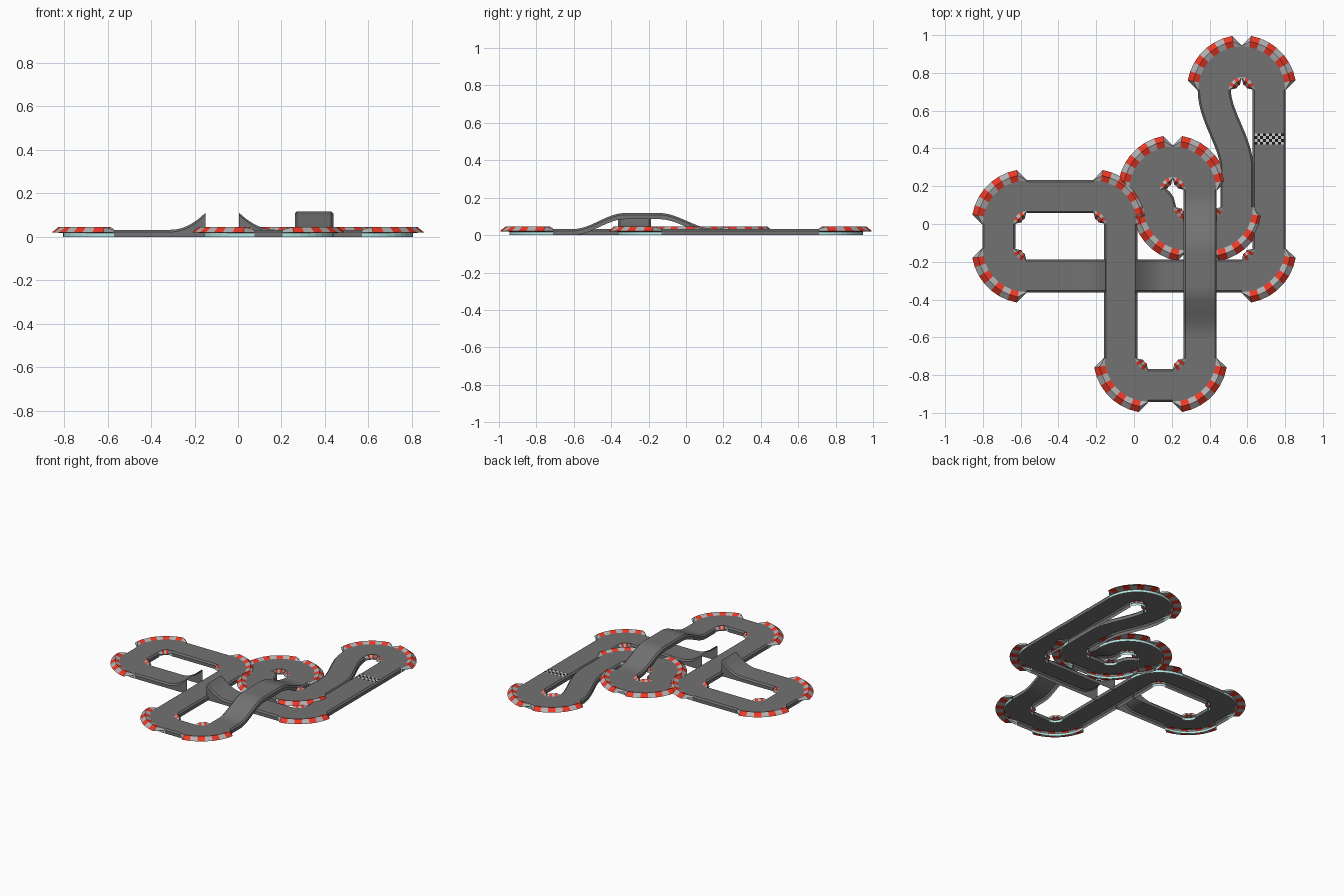
import bpy, math
from mathutils import Vector

if "Cube" in bpy.data.objects:
    bpy.data.objects.remove(bpy.data.objects["Cube"])

TOP = 0.033          # road surface height
RI, RO, RC = 0.06, 0.23, 0.145   # corner radii: inner edge, outer edge, centre line


def material(name, rgb):
    m = bpy.data.materials.new(name)
    m.diffuse_color = (*rgb, 1)
    m.use_nodes = True
    m.node_tree.nodes["Principled BSDF"].inputs["Base Color"].default_value = m.diffuse_color
    return m


ASPHALT = material("asphalt", (0.17, 0.17, 0.17))
RED = material("kerb_red", (0.85, 0.04, 0.02))
PALE = material("kerb_grey", (0.45, 0.45, 0.45))
TEAL = material("kerb_base", (0.45, 0.78, 0.76))
BLACK = material("check_black", (0.01, 0.01, 0.01))
WHITE = material("check_white", (0.85, 0.85, 0.85))


def sweep(name, rows, mats, pick=lambda i, j: 0, smooth=True):
    """Skin a grid of points; pick(row, column) chooses the material slot."""
    n = len(rows[0])
    verts = [p for r in rows for p in r]
    cells = [(i, j) for i in range(len(rows) - 1) for j in range(n - 1)]
    faces = [(i * n + j, i * n + j + 1, (i + 1) * n + j + 1, (i + 1) * n + j) for i, j in cells]
    me = bpy.data.meshes.new(name)
    me.from_pydata(verts, [], faces)
    for m in mats:
        me.materials.append(m)
    for poly, (i, j) in zip(me.polygons, cells):
        poly.material_index = pick(i, j)
    ob = bpy.data.objects.new(name, me)
    bpy.context.collection.objects.link(ob)
    if smooth:
        bpy.ops.object.select_all(action='DESELECT')
        ob.select_set(True)
        bpy.context.view_layer.objects.active = ob
        bpy.ops.object.shade_smooth_by_angle(angle=math.radians(30))
    return ob


def road(name, pts, grounded=False):
    """Road strip with chamfered side skirts along a centre line."""
    pts = [Vector(p) if len(p) == 3 else Vector((*p, TOP)) for p in pts]
    rows = []
    for i, p in enumerate(pts):
        t = pts[min(i + 1, len(pts) - 1)] - pts[max(i - 1, 0)]
        if i in (0, len(pts) - 1) and len(pts) > 2:   # ends meet the corners squarely
            t = Vector((round(t.x / t.length), round(t.y / t.length), 0)) or t
        side = Vector((t.y, -t.x, 0)).normalized()
        foot = 0 if grounded else p.z - TOP
        prof = [(-0.088, foot), (-0.088, p.z - 0.01), (-0.078, p.z),
                (0.078, p.z), (0.088, p.z - 0.01), (0.088, foot)]
        rows.append([(p.x + side.x * s, p.y + side.y * s, z) for s, z in prof][::-1])
    return sweep(name, rows, [ASPHALT])


def kerb(name, cx, cy, a0, r, d, n):
    """Striped kerb over a quarter turn, tapering at both ends; d = +1 outer, -1 inner."""
    w = 1.0 if d > 0 else 0.66
    rows = []
    for i in range(n + 1):
        t = 0.08 if i in (0, n) else 1.0
        a = math.radians(a0 + 90 * i / n)
        prof = [(r, TOP), (r + d * w * 0.03 * t, TOP + 0.012 * t),
                (r + d * w * 0.06 * t, 0.021), (r + d * 0.005, 0.018), (r + d * 0.005, 0)]
        rows.append([(cx + q * math.cos(a), cy + q * math.sin(a), z) for q, z in prof][::d])
    tealcols = (3,) if d > 0 else (0,)
    sweep(name, rows, [PALE, RED, TEAL], lambda i, j: 2 if j in tealcols else i % 2, False)


def corner(tag, cx, cy, a0):
    rows = []
    for i in range(10):
        a = math.radians(a0 + 10 * i)
        rows.append([(cx + q * math.cos(a), cy + q * math.sin(a), TOP) for q in (RI, RO)])
    sweep("corner_road_" + tag, rows, [ASPHALT])
    kerb("outer_kerb_" + tag, cx, cy, a0, RO, 1, 9)
    kerb("inner_kerb_" + tag, cx, cy, a0, RI + 0.008, -1, 5)


def ease(t):
    t = max(0, min(1, t))
    return t * t * (3 - 2 * t)


# Corners: centre and start angle of each quarter turn
corners = [
    ("north_a", 0.57, 0.71, 0), ("north_b", 0.57, 0.71, 90),
    ("east", 0.57, -0.13, 270), ("west_low", -0.57, -0.13, 180),
    ("west_high", -0.57, 0, 90), ("middle", -0.215, 0, 0),
    ("south_a", 0.075, -0.71, 180), ("south_b", 0.205, -0.71, 270),
    ("loop_a", 0.205, 0.18, 0), ("loop_b", 0.205, 0.18, 90),
    ("loop_c", 0.28, 0.09, 180), ("loop_d", 0.40, 0.09, 270),
]
for c in corners:
    corner(*c)

# Flat straights
road("main_straight", [(0.715, -0.13), (0.715, 0.71)])
road("west_straight", [(-0.715, -0.13), (-0.715, 0)])
road("upper_west_straight", [(-0.57, 0.145), (-0.215, 0.145)])
road("middle_straight", [(-0.07, 0), (-0.07, -0.71)])
road("south_straight", [(0.075, -0.855), (0.205, -0.855)])
road("loop_straight", [(0.28, -0.055), (0.40, -0.055)])

# Sideways-shifting straights
N = 16
road("north_bend", [(0.425 + 0.12 * ease(i / N), 0.71 - 0.42 * i / N) for i in range(N + 1)])
road("north_bend_exit", [(0.545, 0.29), (0.545, 0.09)])
road("loop_shift", [(0.06 + 0.075 * ease(i / 8), 0.18 - 0.09 * i / 8) for i in range(9)])

# Jump: two ramps facing each other across the middle straight
road("jump_approach_west", [(-0.57, -0.275), (-0.31, -0.275)])
road("jump_approach_east", [(0.57, -0.275), (0.17, -0.275)])
for name, x0, x1 in (("jump_ramp_west", -0.31, -0.15), ("jump_ramp_east", 0.17, 0.005)):
    road(name, [(x0 + (x1 - x0) * i / 10, -0.275, TOP + 0.078 * (i / 10) ** 2)
                for i in range(11)], True)

# Bridge over the crossing roads
B = 48
ys = [-0.71 + 0.89 * i / B for i in range(B + 1)]
road("bridge", [(0.35, y, TOP + 0.085 * ease((y + 0.60) / 0.27) * ease((0.15 - y) / 0.29))
                for y in ys])

# Chequered finish line
rows = [[(0.637 + 0.0156 * j, 0.42 + 0.015 * i, TOP + 0.001) for j in range(11)] for i in range(5)]
sweep("finish_line", rows, [BLACK, WHITE], lambda i, j: (i + j) % 2, False)
